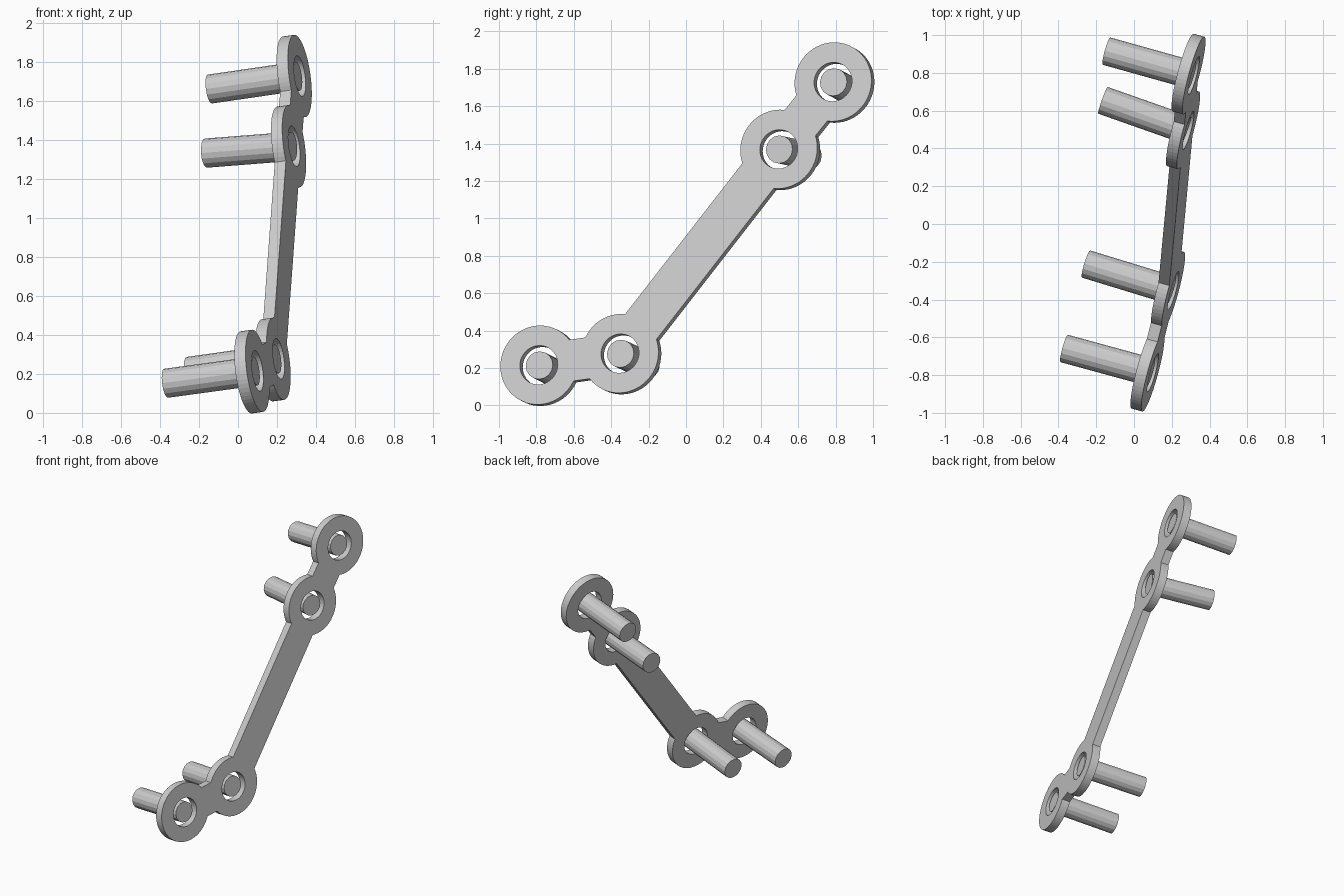
import bpy, bmesh
from math import asin, atan2, cos, sin, tau
from mathutils import Matrix, Vector

cube = bpy.data.objects.get("Cube")
if cube:
    bpy.data.objects.remove(cube, do_unlink=True)

RING_R, HOLE_R, BAR_HALF, THICK = 0.213, 0.105, 0.112, 0.06
SCREW_R, SCREW_SIDES = 0.075, 16

# Tilted plate plane: local z is the outward normal of the outer face
origin = Vector((0.10, -0.787, 0.216))
normal = Vector((1, -0.27, 0.137)).normalized()
u = (Vector((0, 1, 0)) - normal * normal.y).normalized()
v = normal.cross(u)
frame = Matrix((u, v, normal)).transposed().to_4x4()


def on_plane(y, z):
    """Point of the outer plate face at the given y and z."""
    p = Vector((0, y, z))
    p.x = origin.x - normal.dot(Vector((0, y - origin.y, z - origin.z))) / normal.x
    return p


# Ring centres on the outer face, and the screw tips behind them
centres = [on_plane(*yz) for yz in
           ((-0.787, 0.216), (-0.353, 0.278), (0.496, 1.37), (0.786, 1.73))]
tips = [Vector(p) for p in ((-0.37, -0.659, 0.152), (-0.254, -0.212, 0.213),
                            (-0.165, 0.655, 1.334), (-0.145, 0.915, 1.663))]
flat = [Vector(((c - origin).dot(u), (c - origin).dot(v))) for c in centres]


def arc(centre, radius, start, sweep, steps):
    return [centre + radius * Vector((cos(start + sweep * i / steps),
                                      sin(start + sweep * i / steps)))
            for i in range(steps + 1)]


def heading(a, b):
    return atan2(b.y - a.y, b.x - a.x)


def add_loop(curve, points):
    spline = curve.splines.new('POLY')
    spline.points.add(len(points) - 1)
    for sp, p in zip(spline.points, points):
        sp.co = (p.x, p.y, 0, 1)
    spline.use_cyclic_u = True
    spline.use_smooth = False


# Plate outline: walk out along one side of the bars and back along the other
last = len(flat) - 1
route = list(range(last + 1)) + list(range(last - 1, 0, -1))
phi = asin(BAR_HALF / RING_R)
outline = []
for k, i in enumerate(route):
    before = flat[route[k - 1]]
    after = flat[route[(k + 1) % len(route)]]
    start = heading(flat[i], before) + phi
    sweep = (heading(flat[i], after) - phi - start) % tau
    outline += arc(flat[i], RING_R, start, sweep, max(4, round(sweep * 9)))

curve = bpy.data.curves.new("plate", 'CURVE')
curve.dimensions = '2D'
curve.fill_mode = 'BOTH'
curve.extrude = THICK / 2
add_loop(curve, outline)
for c in flat:
    add_loop(curve, arc(c, HOLE_R, 0, tau, 40)[:-1])

plate = bpy.data.objects.new("plate", curve)
bpy.context.collection.objects.link(plate)
plate.matrix_world = Matrix.Translation(origin - normal * THICK / 2) @ frame
bpy.ops.object.select_all(action='DESELECT')
plate.select_set(True)
bpy.context.view_layer.objects.active = plate
bpy.ops.object.convert(target='MESH')

# Weld the filled faces to the side walls
bm = bmesh.new()
bm.from_mesh(plate.data)
bmesh.ops.remove_doubles(bm, verts=bm.verts, dist=0.0005)
bmesh.ops.recalc_face_normals(bm, faces=bm.faces)
bm.to_mesh(plate.data)
bm.free()

# Screw shafts, each from just inside its hole to its tip
for i, (centre, tip) in enumerate(zip(centres, tips), 1):
    head = centre - normal * 0.01
    axis = tip - head
    mesh = bpy.data.meshes.new(f"screw_{i}")
    bm = bmesh.new()
    bmesh.ops.create_cone(bm, cap_ends=True, segments=SCREW_SIDES,
                          radius1=SCREW_R, radius2=SCREW_R, depth=axis.length)
    bm.to_mesh(mesh)
    bm.free()
    screw = bpy.data.objects.new(f"screw_{i}", mesh)
    bpy.context.collection.objects.link(screw)
    screw.matrix_world = (Matrix.Translation((head + tip) / 2)
                          @ axis.to_track_quat('Z', 'Y').to_matrix().to_4x4())
